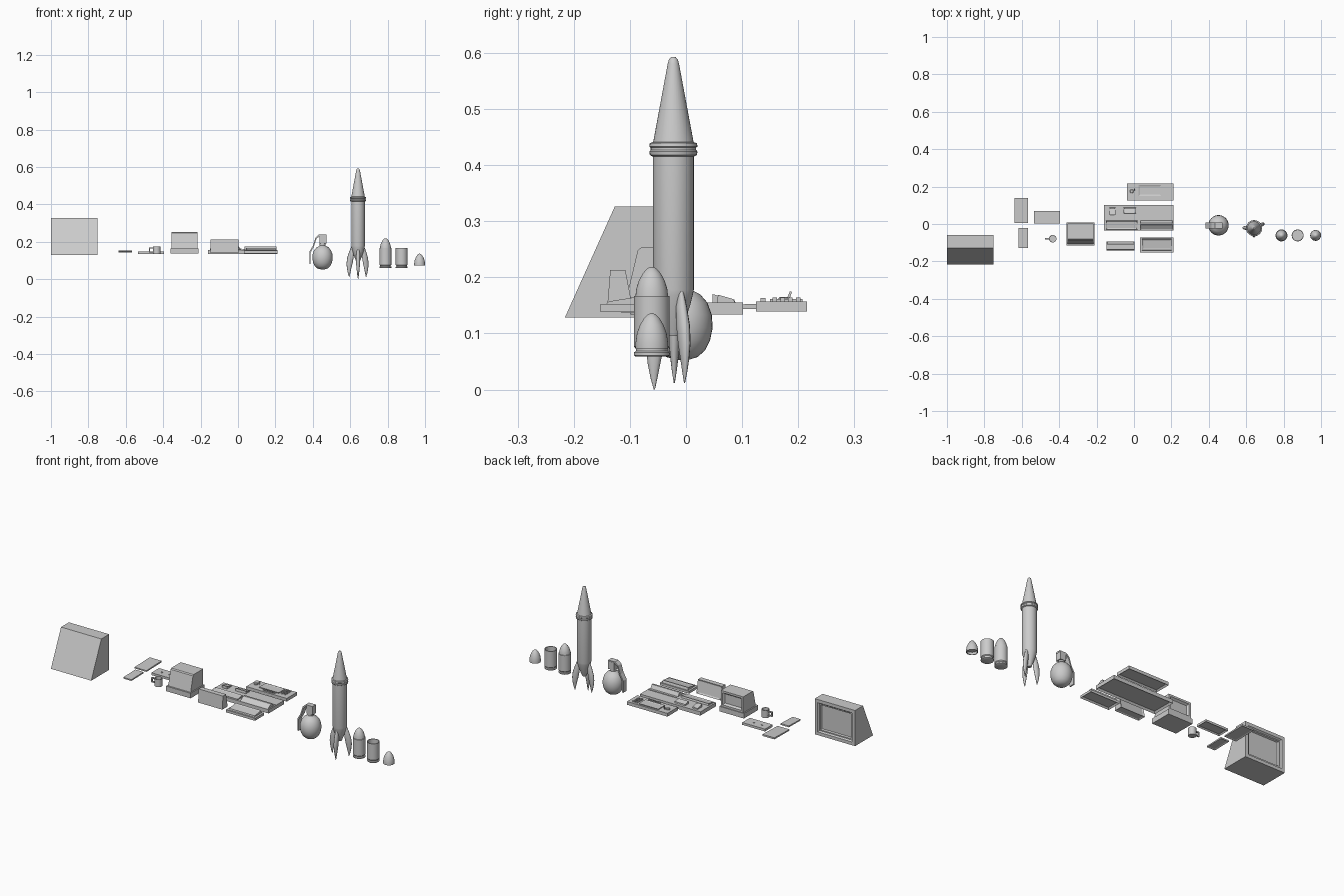
import bpy, bmesh
from math import sin, cos, pi, radians


def finish(name, bm, smooth=None):
    bmesh.ops.recalc_face_normals(bm, faces=bm.faces)
    me = bpy.data.meshes.new(name)
    bm.to_mesh(me)
    bm.free()
    ob = bpy.data.objects.new(name, me)
    bpy.context.collection.objects.link(ob)
    if smooth:
        bpy.ops.object.select_all(action='DESELECT')
        ob.select_set(True)
        bpy.context.view_layer.objects.active = ob
        bpy.ops.object.shade_smooth_by_angle(angle=radians(smooth))
    return ob


# Prism: closed 2D outline extruded along x (outline yz) or y (outline xz).
# recess: list of (facing direction, [(inset, push), ...])
def prism(name, pts, a, b, axis='x', recess=()):
    bm = bmesh.new()
    rows = []
    for t in (a, b):
        rows.append([bm.verts.new((t, p, q) if axis == 'x' else (p, t, q)) for p, q in pts])
    n = len(pts)
    bm.faces.new(rows[0])
    bm.faces.new(rows[1])
    for i in range(n):
        j = (i + 1) % n
        bm.faces.new((rows[0][i], rows[0][j], rows[1][j], rows[1][i]))
    bmesh.ops.recalc_face_normals(bm, faces=bm.faces)
    for d, steps in recess:
        bm.normal_update()
        f = max(bm.faces, key=lambda f: sum(f.normal[k] * d[k] for k in range(3)))
        nrm = f.normal.copy()
        for inset, push in steps:
            bmesh.ops.inset_region(bm, faces=[f], thickness=inset, use_even_offset=True)
            bmesh.ops.translate(bm, verts=list(f.verts), vec=nrm * push)
    return finish(name, bm)


def box(name, x0, x1, y0, y1, z0, z1, recess=()):
    return prism(name, [(y0, z0), (y1, z0), (y1, z1), (y0, z1)], x0, x1, 'x', recess)


# Skin a stack of equal rings, capping both ends
def loft(name, rings, smooth=35):
    bm = bmesh.new()
    vs = [[bm.verts.new(p) for p in r] for r in rings]
    n = len(vs[0])
    for lo, hi in zip(vs, vs[1:]):
        for i in range(n):
            j = (i + 1) % n
            bm.faces.new((lo[i], lo[j], hi[j], hi[i]))
    bm.faces.new(vs[0])
    bm.faces.new(vs[-1])
    return finish(name, bm, smooth)


def lathe(name, x, y, prof, n=32, smooth=35):
    ang = [2 * pi * i / n for i in range(n)]
    return loft(name, [[(x + r * cos(t), y + r * sin(t), z) for t in ang] for r, z in prof], smooth)


UP, DOWN, BACK = (0, 0, 1), (0, 0, -1), (0, 1, 0)
HOLLOW = (DOWN, [(.008, -.008)])

# Large monitor, screen facing back
prism("large_monitor", [(-.216, .128), (-.058, .128), (-.058, .326), (-.127, .326)],
      -1, -.752, 'x', [(BACK, [(.018, 0), (.006, -.008), (.006, 0), (.004, -.008)])])

# Thin cards and the plate with two holes
prism("long_card", [(.005, .142), (.138, .144), (.138, .153), (.005, .149)], -.64, -.567, 'x',
      [(DOWN, [(.007, -.003)])])
prism("short_card", [(-.127, .142), (-.022, .144), (-.022, .152), (-.127, .149)], -.617, -.567, 'x',
      [(DOWN, [(.007, -.003)])])
box("socket_plate", -.535, -.395, .003, .07, .134, .147, [(DOWN, [(.007, -.006)])])
for x in (-.495, -.445):
    lathe("socket", x, .036, [(.006, .146), (.006, .149), (.003, .149), (.003, .1475)], 12)

# Mug with handle
lathe("mug", -.434, -.079, [(.02, .134), (.02, .176), (.017, .176), (.017, .139)], 24)
prism("mug_handle", [(-.452, .143), (-.476, .143), (-.476, .17), (-.452, .17),
                     (-.452, .164), (-.47, .164), (-.47, .149), (-.452, .149)], -.083, -.075, 'y')

# Small computer with its base
box("computer_base", -.362, -.211, -.115, .008, .136, .164)
prism("computer_monitor", [(-.106, .164), (.004, .164), (.004, .253), (-.08, .253), (-.086, .248)],
      -.355, -.217, 'x', [(BACK, [(.011, 0), (.004, -.006), (.004, -.005)])])

# Upright console screen
prism("upright_console", [(-.141, .14), (-.094, .14), (-.108, .213), (-.135, .213)], -.147, .002, 'x',
      [(BACK, [(.008, -.004)]), (DOWN, [(.006, -.004)])])

# Front console panel
box("front_panel", .032, .211, -.152, -.072, .138, .152, [HOLLOW])
prism("front_panel_screen", [(-.142, .152), (-.078, .152), (-.082, .166), (-.138, .157)],
      .043, .2, 'x', [(UP, [(.007, -.003)])])

# Main desk slab and what sits on it
box("main_desk", -.16, .212, -.034, .102, .134, .155, [(DOWN, [(.008, -.01)])])
prism("left_keyboard", [(-.032, .155), (.018, .155), (.015, .165), (-.029, .159)], -.15, .018, 'x',
      [(UP, [(.006, -.003)])])
prism("right_keyboard", [(-.032, .155), (.018, .155), (.006, .174), (-.004, .174)], .036, .206, 'x',
      [((0, -.6, .8), [(.005, -.002)])])
prism("tall_switch", [(.047, .155), (.088, .155), (.086, .16), (.047, .17)], -.132, -.1, 'x',
      [(UP, [(.005, -.003)])])
prism("desk_display", [(.055, .155), (.087, .155), (.085, .161), (.057, .169)], -.055, .01, 'x',
      [(UP, [(.005, -.003)])])
box("desk_strip", .035, .206, .028, .036, .155, .158)

# Rear control panel with tray, buttons and lever
box("rear_panel", -.037, .212, .125, .216, .139, .157, [HOLLOW])
box("rear_tray", .025, .145, .15, .208, .157, .161, [(UP, [(.007, -.003)])])
for x in (.162, .18):
    for k in range(4):
        y = .158 + k * .014
        box("side_button", x - .005, x + .005, y - .004, y + .004, .157, .164)
for k in range(5):
    x = .065 + k * .015
    box("row_button", x - .005, x + .005, .133, .142, .157, .163)
prism("panel_lever", [(.178, .157), (.183, .157), (.189, .174), (.185, .175)], .0, .006, 'x')
lathe("panel_knob", -.012, .175, [(.01, .157), (.01, .163), (.008, .165)], 16)

# Hand bomb: egg body, neck, head and bent lever
gx, gy = .452, -.007
lathe("bomb_body", gx, gy, [(.012, .053), (.028, .058), (.041, .07), (.05, .088), (.0545, .11), (.053, .133),
                            (.045, .155), (.032, .17), (.018, .177), (.015, .18), (.015, .195)], 32, 40)
box("bomb_head", .437, .473, gy - .016, gy + .016, .19, .234)
prism("bomb_lever", [(.474, .238), (.432, .238), (.414, .222), (.4, .178), (.381, .146), (.381, .08),
                     (.388, .08), (.388, .142), (.406, .174), (.42, .216), (.436, .23), (.474, .23)],
      gy - .016, gy + .014, 'y')

# Rocket: body with tail, collar and nose turned in one profile
rx, ry = .642, -.0225
lathe("rocket_body", rx, ry, [(.01, .095), (.02, .12), (.03, .15), (.0345, .168), (.0365, .178), (.0365, .415),
                              (.042, .418), (.043, .424), (.0405, .427), (.0405, .431), (.043, .433),
                              (.042, .439), (.036, .441), (.0102, .58), (.008, .588), (.004, .5925)], 32)
# Three leaf-shaped fins
for deg, k in ((-90, .72), (25, 1), (178, 1)):
    a = radians(deg)
    rings = []
    for z, r, w, t in ((.178, .03, .005, .004), (.145, .034, .013, .009), (.11, .041, .017, .011),
                       (.075, .046, .016, .01), (.045, .048, .011, .007), (.02, .048, .006, .004),
                       (0, .047, .001, .001)):
        z = z if deg == -90 else z + .012 * (1 - z / .18)
        ring = []
        for i in range(12):
            p = 2 * pi * i / 12
            u, v = r * k + w * cos(p), t * sin(p)
            ring.append((rx + u * cos(a) - v * sin(a), ry + u * sin(a) + v * cos(a), z))
        rings.append(ring)
    loft("rocket_fin", rings, 50)

# Cartridge, empty case and loose bullet tip
by = -.061
RIM = [(.029, .059), (.032, .061), (.032, .066), (.028, .069), (.028, .073), (.032, .077)]
lathe("cartridge", .7885, by, RIM + [(.032, .166), (.029, .167), (.0275, .18), (.023, .194), (.016, .207),
                                     (.008, .216), (.003, .218)])
lathe("empty_case", .875, by, RIM + [(.032, .167), (.028, .167), (.028, .082)])
lathe("bullet_tip", .971, by, [(.023, .085), (.025, .072), (.029, .072), (.029, .083), (.0265, .1),
                               (.021, .115), (.014, .127), (.007, .134), (.002, .136)])
